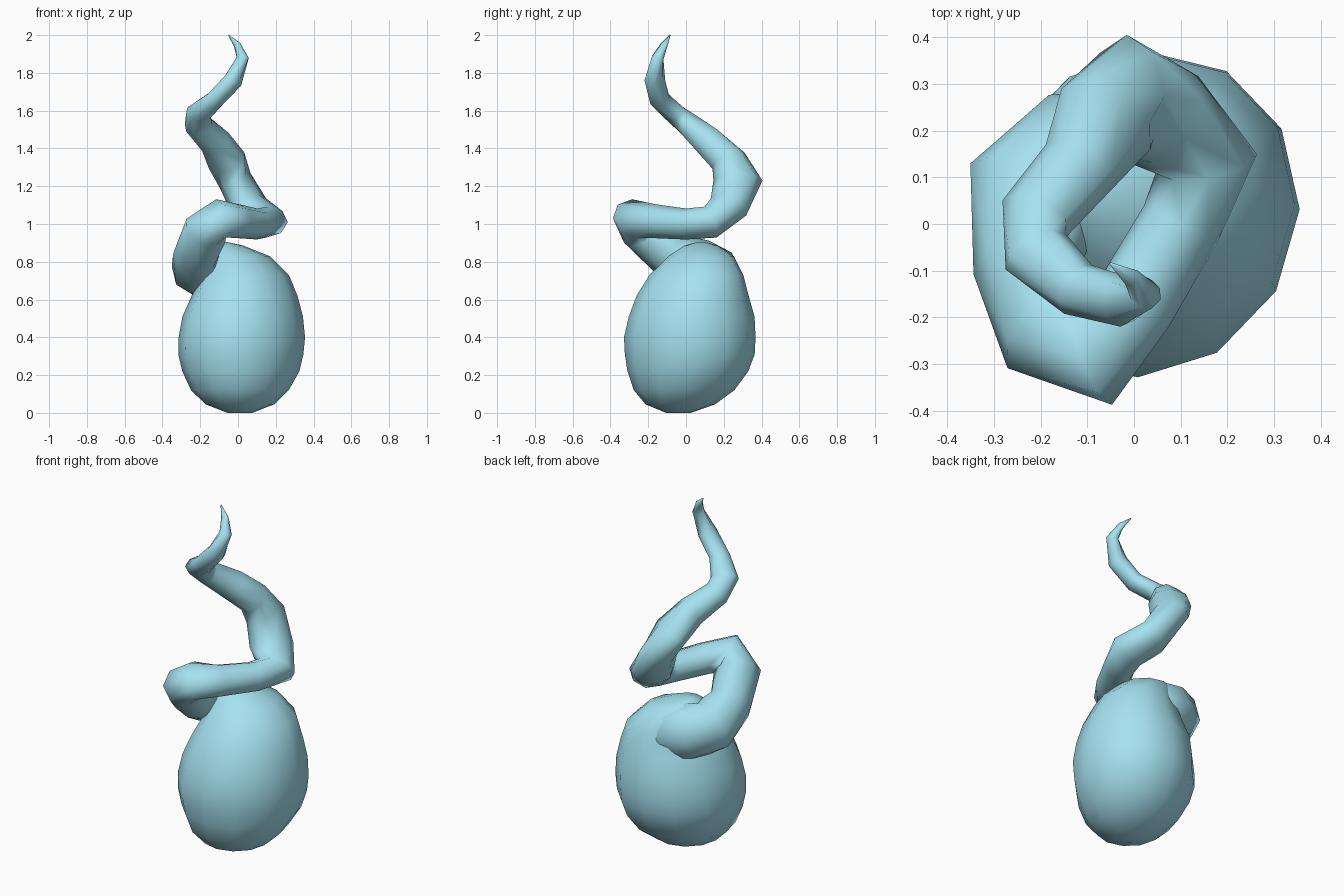
import bpy, bmesh, math
from mathutils import Vector

mat = bpy.data.materials.new("pale_blue")
mat.diffuse_color = (0.38, 0.76, 0.87, 1)


def loft(name, rings):
    """Skin a list of vertex-coordinate rings and cap both ends."""
    bm = bmesh.new()
    loops = [[bm.verts.new(p) for p in ring] for ring in rings]
    n = len(loops[0])
    for a, b in zip(loops, loops[1:]):
        for i in range(n):
            j = (i + 1) % n
            bm.faces.new((a[i], a[j], b[j], b[i]))
    bm.faces.new(loops[0])
    bm.faces.new(loops[-1])
    bmesh.ops.recalc_face_normals(bm, faces=bm.faces)
    for f in bm.faces:
        f.smooth = True
    me = bpy.data.meshes.new(name)
    bm.to_mesh(me)
    bm.free()
    me.materials.append(mat)
    ob = bpy.data.objects.new(name, me)
    bpy.context.collection.objects.link(ob)
    return ob


def oval(c, u, v, ru, rv, n):
    return [c + u * ru * math.cos(2 * math.pi * i / n) + v * rv * math.sin(2 * math.pi * i / n)
            for i in range(n)]


# Egg body: centre x, centre y, height, long radius, short radius (long axis 60 degrees from x)
egg = [(0.01, -0.04, 0.0, 0.065, 0.065), (0.01, -0.03, 0.045, 0.185, 0.18),
       (0.01, -0.01, 0.12, 0.27, 0.255), (0.015, 0.01, 0.22, 0.325, 0.305),
       (0.015, 0.02, 0.31, 0.35, 0.325), (0.02, 0.02, 0.40, 0.355, 0.328),
       (0.025, 0.03, 0.51, 0.34, 0.312), (0.035, 0.035, 0.62, 0.305, 0.272),
       (0.04, 0.055, 0.73, 0.258, 0.22), (0.0, 0.08, 0.83, 0.175, 0.165),
       (-0.06, 0.08, 0.885, 0.09, 0.09), (-0.08, 0.08, 0.905, 0.02, 0.02)]
a60 = math.radians(60)
U, V = Vector((math.cos(a60), math.sin(a60), 0)), Vector((-math.sin(a60), math.cos(a60), 0))
Z = Vector((0, 0, 1))
loft("egg_body", [oval(Vector((x, y, z)), U, V, a, b, 12) for x, y, z, a, b in egg])

# Spiral tendril: x, y, z, half width, half height along the path from body to tip
path = [(0.05, 0.10, 0.69, 0.14, 0.15), (-0.04, 0.13, 0.715, 0.165, 0.17),
        (-0.13, 0.125, 0.74, 0.16, 0.16), (-0.215, 0.07, 0.775, 0.148, 0.148),
        (-0.225, -0.09, 0.84, 0.12, 0.125), (-0.17, -0.235, 0.965, 0.125, 0.115),
        (-0.09, -0.275, 1.03, 0.12, 0.105), (0.0, -0.17, 1.015, 0.09, 0.09),
        (0.10, 0.00, 1.0, 0.088, 0.082), (0.155, 0.13, 1.01, 0.11, 0.088),
        (0.06, 0.225, 1.09, 0.12, 0.09), (-0.015, 0.275, 1.23, 0.13, 0.09),
        (-0.06, 0.225, 1.335, 0.115, 0.09), (-0.12, 0.12, 1.435, 0.085, 0.085),
        (-0.21, 0.015, 1.525, 0.08, 0.065), (-0.21, -0.06, 1.585, 0.075, 0.055),
        (-0.12, -0.14, 1.66, 0.06, 0.05), (-0.025, -0.165, 1.76, 0.055, 0.05),
        (0.025, -0.15, 1.88, 0.034, 0.034), (-0.005, -0.115, 1.95, 0.02, 0.018),
        (-0.05, -0.085, 2.0, 0.003, 0.003)]
pts = [Vector(p[:3]) for p in path]
rings = []
for i, (c, p) in enumerate(zip(pts, path)):
    t = (pts[min(i + 1, len(pts) - 1)] - pts[max(i - 1, 0)]).normalized()
    side = t.cross(Z).normalized()
    rings.append(oval(c, side, side.cross(t), p[3], p[4], 8))
loft("spiral_tendril", rings)
